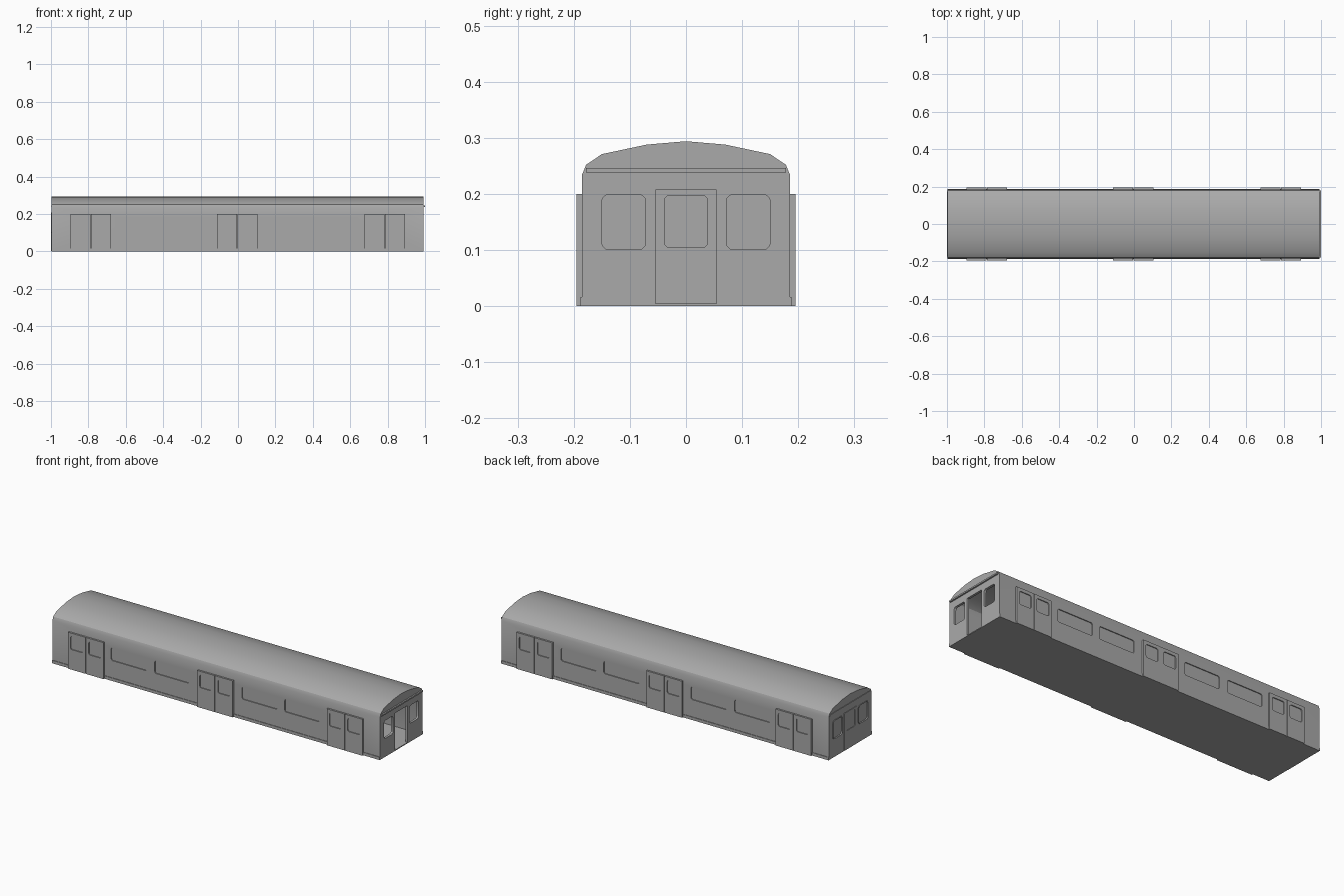
import bpy, bmesh, math

cube = bpy.data.objects.get("Cube")
if cube:
    bpy.data.objects.remove(cube, do_unlink=True)

GREY = (0.4, 0.4, 0.4, 1.0)
mat = bpy.data.materials.new("plain grey")
mat.use_nodes = True
mat.diffuse_color = GREY
mat.node_tree.nodes["Principled BSDF"].inputs["Base Color"].default_value = GREY

BACK, FRONT = -0.997, 0.992      # end walls along x
SIDE, WALL = 0.185, 0.013        # half width, wall thickness
DOOR_Y = 0.195                   # outer face of the side doors
SILL, HEAD = 0.11, 0.18          # side window heights


def prism(bm, outline, axis, lo, hi):
    """Closed prism of a 2D outline, swept along x or y."""
    def place(t, u, v):
        return (t, u, v) if axis == "X" else (u, t, v)
    a = [bm.verts.new(place(lo, u, v)) for u, v in outline]
    b = [bm.verts.new(place(hi, u, v)) for u, v in outline]
    bm.faces.new(a)
    bm.faces.new(b[::-1])
    for i in range(len(a)):
        j = (i + 1) % len(a)
        bm.faces.new((a[j], a[i], b[i], b[j]))


def rect(u0, u1, v0, v1, r=0.0):
    """Rectangle outline, with rounded corners when r is given."""
    if r == 0:
        return [(u0, v0), (u1, v0), (u1, v1), (u0, v1)]
    pts = []
    corners = [(u1 - r, v1 - r), (u0 + r, v1 - r), (u0 + r, v0 + r), (u1 - r, v0 + r)]
    for k, (cu, cv) in enumerate(corners):
        for s in range(4):
            a = math.radians(90 * k + 30 * s)
            pts.append((cu + r * math.cos(a), cv + r * math.sin(a)))
    return pts


def make(name, prisms):
    bm = bmesh.new()
    for p in prisms:
        prism(bm, *p)
    bmesh.ops.recalc_face_normals(bm, faces=bm.faces)
    me = bpy.data.meshes.new(name)
    bm.to_mesh(me)
    bm.free()
    me.materials.append(mat)
    ob = bpy.data.objects.new(name, me)
    bpy.context.collection.objects.link(ob)
    return ob


def cut(ob, prisms):
    """Subtract prisms from an object and bake the result."""
    cutter = make("cutter", prisms)
    cutter.hide_render = True
    mod = ob.modifiers.new("cut", "BOOLEAN")
    mod.operation = "DIFFERENCE"
    mod.solver = "EXACT"
    mod.object = cutter
    deps = bpy.context.evaluated_depsgraph_get()
    me = bpy.data.meshes.new_from_object(ob.evaluated_get(deps))
    ob.modifiers.clear()
    ob.data = me
    bpy.data.objects.remove(cutter, do_unlink=True)


def smooth(ob):
    ob.data.shade_smooth()
    ob.data.set_sharp_from_angle(angle=math.radians(30))


# Car body: arched cross-section, hollowed
half = [(SIDE, 0), (SIDE, 0.235), (0.178, 0.252), (0.15, 0.271), (0.07, 0.288)]
section = half + [(0, 0.294)] + [(-y, z) for y, z in reversed(half)]
inner = [(y * (SIDE - WALL) / SIDE, max(z - 0.012, 0.005)) for y, z in section]
body = make("car_body", [(section, "X", BACK, FRONT)])
cut(body, [(inner, "X", BACK + WALL, FRONT - WALL)])

# Side windows, shallow recesses on both sides
openings = []
for s in (-1, 1):
    for x in (-0.533, -0.268, 0.262, 0.521):
        out = rect(x - 0.108, x + 0.108, SILL, HEAD, 0.01)
        openings.append((out, "Y", *sorted((s * (SIDE - 0.005), s * (SIDE + 0.02)))))

# Open end: doorway and two windows cut through the wall
end_windows = [rect(c - 0.039, c + 0.039, 0.101, 0.199, 0.012) for c in (-0.111, 0.111)]
door_window = rect(-0.038, 0.038, 0.105, 0.197, 0.008)
for out in end_windows + [rect(-0.054, 0.054, 0.005, 0.207)]:
    openings.append((out, "X", FRONT - 0.03, FRONT + 0.03))

# Closed end: panes recessed inside and out
for out in end_windows:
    openings.append((out, "X", BACK - 0.03, BACK + 0.004))
for out in end_windows + [door_window]:
    openings.append((out, "X", BACK + WALL - 0.004, BACK + 0.03))
cut(body, openings)
smooth(body)

# Closed end door with its window
end_door = make("end_door", [(rect(-0.054, 0.054, 0.002, 0.207), "X", -1.0, BACK + 0.001)])
cut(end_door, [(door_window, "X", -1.02, BACK - 0.0005)])

# Raised frames round the closed end windows
for i, c in enumerate((-0.111, 0.111)):
    frame = make("end_window_frame_%d" % i,
                 [(rect(c - 0.042, c + 0.042, 0.098, 0.202, 0.014), "X", -1.0, BACK + 0.001)])
    cut(frame, [(end_windows[i], "X", -1.02, BACK + 0.02)])

# Sliding doors: two leaves with recessed windows per doorway
for s, side in ((-1, "right"), (1, "left")):
    for x, where in ((-0.788, "rear"), (-0.004, "middle"), (0.784, "front")):
        leaves, panes = [], []
        for d in (-1, 1):
            u0, u1 = sorted((x + d * 0.001, x + d * 0.108))
            leaves.append((rect(u0, u1, 0, 0.2), "Y",
                           *sorted((s * (SIDE - 0.002), s * DOOR_Y))))
            w = x + d * 0.055
            panes.append((rect(w - 0.037, w + 0.037, SILL, HEAD + 0.002, 0.009), "Y",
                          *sorted((s * (DOOR_Y - 0.005), s * (DOOR_Y + 0.02)))))
        door = make("%s_%s_door" % (side, where), leaves)
        cut(door, panes)

# Sill strips along the bottom of both sides
for s, side in ((-1, "right"), (1, "left")):
    make("%s_sill" % side, [(rect(BACK, FRONT, 0, 0.016), "Y",
                             *sorted((s * (SIDE - 0.002), s * (SIDE + 0.003))))])

# Thin lips across both ends, under the roof arch
make("front_lip", [(rect(-0.178, 0.178, 0.238, 0.246), "X", FRONT - 0.002, 1.0)])
make("rear_lip", [(rect(-0.178, 0.178, 0.238, 0.246), "X", -1.0, BACK + 0.002)])
